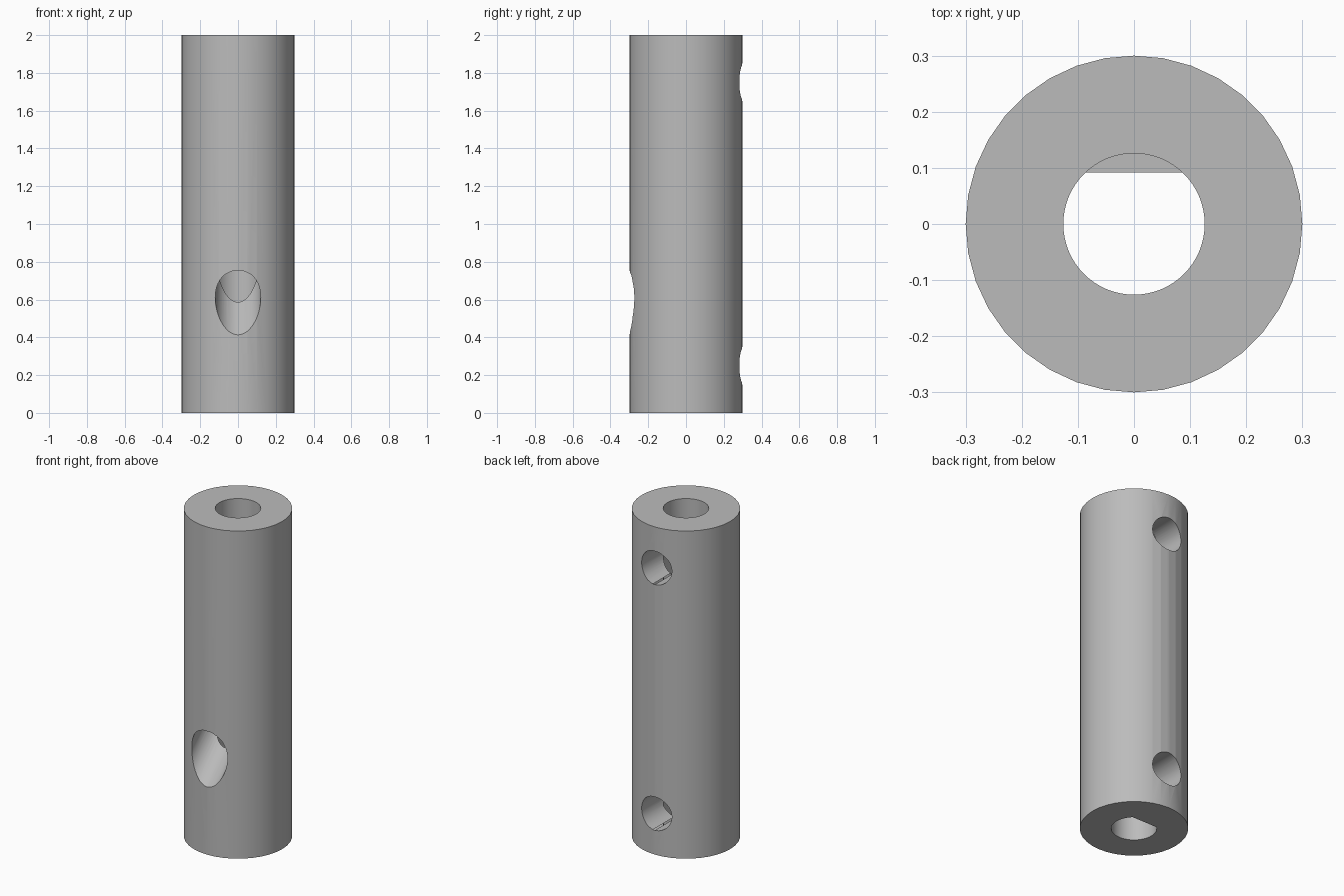
import bpy
import math
from mathutils import Vector

LENGTH, OUTER, BORE, FLAT_Y, D_TOP = 2.0, 0.3, 0.126, 0.092, 0.5

default = bpy.data.objects.get("Cube")
if default:
    bpy.data.objects.remove(default, do_unlink=True)

grey = bpy.data.materials.new("plain grey")
grey.use_nodes = True
grey.diffuse_color = (0.5, 0.5, 0.5, 1)
grey.node_tree.nodes["Principled BSDF"].inputs["Base Color"].default_value = (0.5, 0.5, 0.5, 1)


def rod(name, start, end, radius, sides):
    """Cylinder running from start to end."""
    start, end = Vector(start), Vector(end)
    axis = end - start
    bpy.ops.mesh.primitive_cylinder_add(
        vertices=sides, radius=radius, depth=axis.length,
        location=(start + end) / 2, rotation=axis.to_track_quat('Z', 'Y').to_euler())
    obj = bpy.context.object
    obj.name = name
    obj.data.materials.append(grey)
    return obj


def combine(target, tool, operation):
    """Apply a boolean and discard the tool."""
    tool.hide_render = True
    mod = target.modifiers.new(tool.name, 'BOOLEAN')
    mod.operation, mod.object, mod.solver = operation, tool, 'EXACT'
    bpy.context.view_layer.objects.active = target
    bpy.ops.object.modifier_apply(modifier=mod.name)
    bpy.data.objects.remove(tool, do_unlink=True)


# Outer sleeve
sleeve = rod("coupling_sleeve", (0, 0, 0), (0, 0, LENGTH), OUTER, 36)

# Bore, with a flat on the back side of its lower end
bore = rod("bore_cutter", (0, 0, -0.1), (0, 0, LENGTH + 0.1), BORE, 64)
bpy.ops.mesh.primitive_cube_add(size=1, location=(0, FLAT_Y + 0.1, D_TOP - 0.5))
flat = bpy.context.object
flat.name = "flat_cutter"
flat.scale = (0.6, 0.2, 1.0)
combine(bore, flat, 'DIFFERENCE')
combine(sleeve, bore, 'DIFFERENCE')

# Screw holes in the back, one near each end
for z in (0.25, 1.75):
    combine(sleeve, rod("screw_hole_cutter", (0, 0, z), (0, 0.5, z), 0.102, 48), 'DIFFERENCE')

# Slanted port from the front, rising into the bore
port_z = 0.583
combine(sleeve, rod("port_cutter", (0, -0.6, port_z - 0.3), (0, 0, port_z + 0.3), 0.1205, 48), 'DIFFERENCE')

bpy.ops.object.select_all(action='DESELECT')
sleeve.select_set(True)
bpy.context.view_layer.objects.active = sleeve
bpy.ops.object.shade_smooth_by_angle(angle=math.radians(25))
